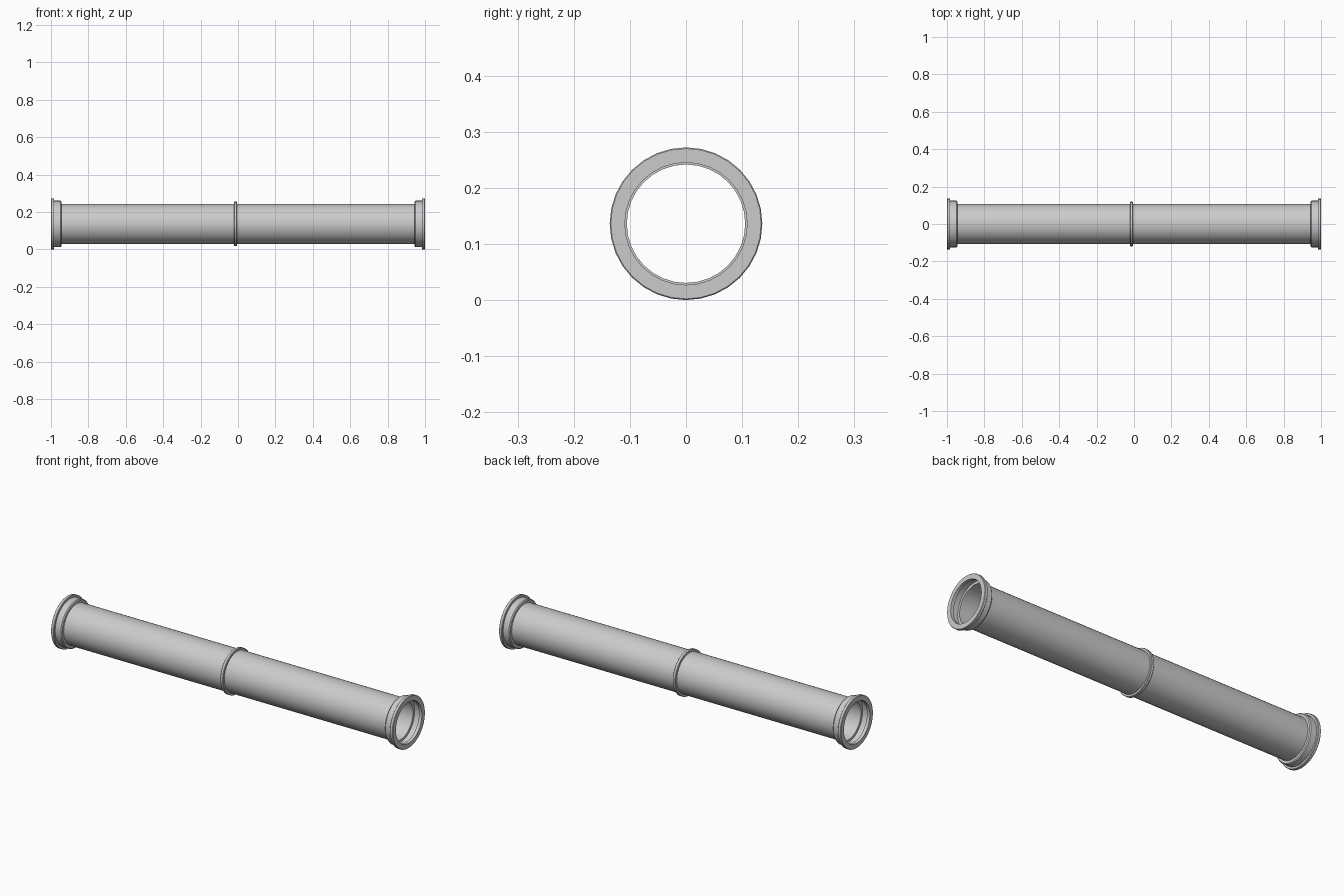
import bpy, bmesh, math

if "Cube" in bpy.data.objects:
    bpy.data.objects.remove(bpy.data.objects["Cube"])

SIDES = 32
AXIS_Z = 0.136


def lathe(name, profile):
    """Revolve a closed (x, radius) profile around the pipe axis."""
    bm = bmesh.new()
    rings = []
    for i in range(SIDES):
        a = 2 * math.pi * i / SIDES
        rings.append([bm.verts.new((x, r * math.cos(a), AXIS_Z + r * math.sin(a)))
                      for x, r in profile])
    n = len(profile)
    for i in range(SIDES):
        p, q = rings[i], rings[(i + 1) % SIDES]
        for j in range(n):
            k = (j + 1) % n
            bm.faces.new((p[j], p[k], q[k], q[j]))
    bmesh.ops.recalc_face_normals(bm, faces=bm.faces)
    mesh = bpy.data.meshes.new(name)
    bm.to_mesh(mesh)
    bm.free()
    obj = bpy.data.objects.new(name, mesh)
    bpy.context.collection.objects.link(obj)
    bpy.ops.object.select_all(action='DESELECT')
    obj.select_set(True)
    bpy.context.view_layer.objects.active = obj
    bpy.ops.object.shade_smooth_by_angle(angle=math.radians(30))
    return obj


# Main thin-walled tube
lathe("pipe_tube", [(-0.95, 0.1055), (0.95, 0.1055), (0.95, 0.1075), (-0.95, 0.1075)])

# Joint ring near the middle
lathe("joint_ring", [(-0.021, 0.1065), (-0.021, 0.117), (-0.019, 0.119),
                     (-0.007, 0.119), (-0.005, 0.117), (-0.005, 0.1065)])

# End sockets: shoulder, collar, flange and inner lip
socket = [(0.945, 0.1065), (0.945, 0.120), (0.950, 0.1245), (0.983, 0.1245),
          (0.983, 0.134), (0.985, 0.136), (0.998, 0.136), (1.0, 0.134),
          (1.0, 0.109), (0.983, 0.109), (0.983, 0.119), (0.950, 0.119),
          (0.950, 0.1065)]
for side, s in (("right", 1), ("left", -1)):
    lathe("end_socket_" + side, [(s * x, r) for x, r in socket])
